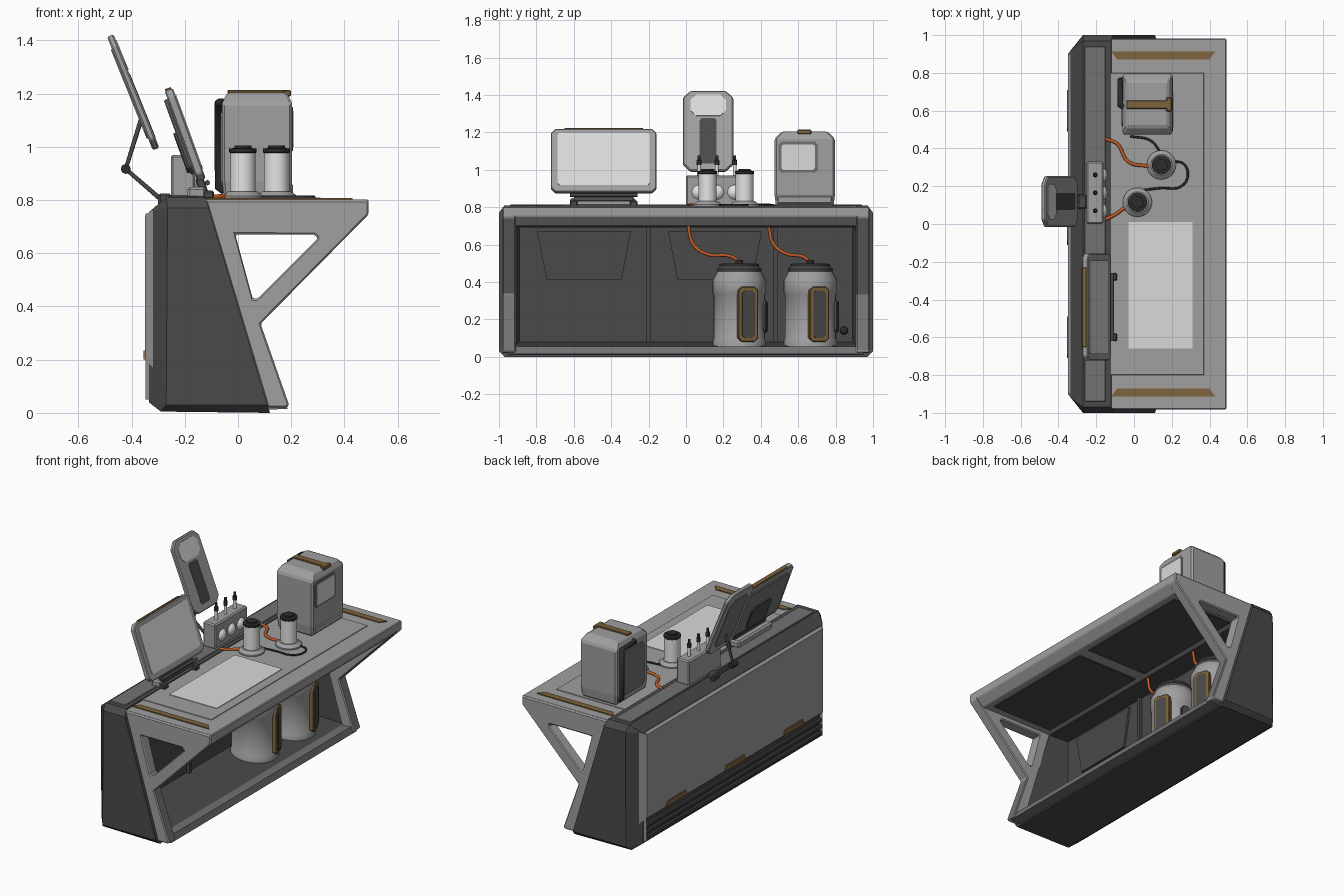
import bpy, bmesh, math
from mathutils import Matrix, Vector

if "Cube" in bpy.data.objects:
    bpy.data.objects.remove(bpy.data.objects["Cube"])

def material(name, c):
    m = bpy.data.materials.new(name)
    m.diffuse_color = (*c, 1)
    m.use_nodes = True
    m.node_tree.nodes["Principled BSDF"].inputs["Base Color"].default_value = m.diffuse_color
    return m

GREY = material("light grey", (0.35, 0.35, 0.35))
DARK = material("dark grey", (0.068, 0.068, 0.068))
MID = material("mid grey", (0.17, 0.17, 0.17))
BLACK = material("near black", (0.025, 0.025, 0.025))
WHITE = material("white", (0.78, 0.78, 0.78))
SCREEN = material("screen grey", (0.7, 0.7, 0.7))
BROWN = material("ochre brown", (0.21, 0.125, 0.045))
ORANGE = material("orange", (0.55, 0.11, 0.02))

def finish(name, bm, mat, bevel=0, mtx=None, smooth=False):
    bmesh.ops.recalc_face_normals(bm, faces=bm.faces)
    if mtx:
        bm.transform(mtx)
    me = bpy.data.meshes.new(name)
    bm.to_mesh(me)
    bm.free()
    me.materials.append(mat)
    ob = bpy.data.objects.new(name, me)
    bpy.context.collection.objects.link(ob)
    if smooth:
        bpy.context.view_layer.objects.active = ob
        ob.select_set(True)
        bpy.ops.object.shade_smooth_by_angle(angle=math.radians(35))
        ob.select_set(False)
    if bevel:
        b = ob.modifiers.new("bevel", 'BEVEL')
        b.width, b.segments, b.limit_method = bevel, 1, 'ANGLE'
    return ob

def hull(name, pts, mat, bevel=0, mtx=None):
    bm = bmesh.new()
    vs = [bm.verts.new(p) for p in pts]
    bmesh.ops.convex_hull(bm, input=vs)
    bmesh.ops.delete(bm, geom=[v for v in bm.verts if not v.link_faces], context='VERTS')
    bmesh.ops.dissolve_limit(bm, angle_limit=0.01, verts=bm.verts, edges=bm.edges)
    return finish(name, bm, mat, bevel, mtx)

def box(name, x, y, z, mat, bevel=0, mtx=None):
    return hull(name, [(a, b, c) for a in x for b in y for c in z], mat, bevel, mtx)

def prism(name, prof, axis, lo, hi, mat, bevel=0, mtx=None):
    """Extrude a 2D outline along axis 0 (yz outline), 1 (xz) or 2 (xy)."""
    bm = bmesh.new()
    vs = []
    for p in prof:
        c = list(p)
        c.insert(axis, lo)
        vs.append(bm.verts.new(c))
    r = bmesh.ops.extrude_face_region(bm, geom=[bm.faces.new(vs)])
    d = Vector((0, 0, 0))
    d[axis] = hi - lo
    bmesh.ops.translate(bm, vec=d, verts=[g for g in r['geom'] if isinstance(g, bmesh.types.BMVert)])
    return finish(name, bm, mat, bevel, mtx)

def plate(name, x, y, z, cut, mat, bevel=0, mtx=None):
    """Upright panel facing x with clipped corners."""
    (a, b), (c, d) = y, z
    o = [(a + cut, c), (b - cut, c), (b, c + cut), (b, d - cut), (b - cut, d), (a + cut, d), (a, d - cut), (a, c + cut)]
    return prism(name, o, 0, x[0], x[1], mat, bevel, mtx)

def lathe(name, prof, loc, mat, n=32):
    bm = bmesh.new()
    rings = [[bm.verts.new((r * math.cos(t * math.tau / n), r * math.sin(t * math.tau / n), z)) for t in range(n)] for r, z in prof]
    for a, b in zip(rings, rings[1:]):
        for i in range(n):
            bm.faces.new((a[i], a[(i + 1) % n], b[(i + 1) % n], b[i]))
    bm.faces.new(rings[0])
    bm.faces.new(rings[-1])
    return finish(name, bm, mat, 0, Matrix.Translation(loc), True)

def ball(name, loc, r, mat):
    bm = bmesh.new()
    bmesh.ops.create_uvsphere(bm, u_segments=24, v_segments=14, radius=r)
    return finish(name, bm, mat, 0, Matrix.Translation(loc), True)

def tube(name, pts, r, mat, curved=True):
    cu = bpy.data.curves.new(name, 'CURVE')
    cu.dimensions, cu.bevel_depth, cu.bevel_resolution, cu.use_fill_caps = '3D', r, 2, True
    s = cu.splines.new('BEZIER')
    s.bezier_points.add(len(pts) - 1)
    for b, p in zip(s.bezier_points, pts):
        b.co = p
        b.handle_left_type = b.handle_right_type = 'AUTO' if curved else 'VECTOR'
    tmp = bpy.data.objects.new(name, cu)
    bpy.context.collection.objects.link(tmp)
    bpy.context.view_layer.update()
    me = bpy.data.meshes.new_from_object(tmp.evaluated_get(bpy.context.evaluated_depsgraph_get()))
    bpy.data.objects.remove(tmp)
    me.materials.clear()
    me.materials.append(mat)
    ob = bpy.data.objects.new(name, me)
    bpy.context.collection.objects.link(ob)

def cut(ob, cutter):
    m = ob.modifiers.new("cut", 'BOOLEAN')
    m.object, m.operation, m.solver = cutter, 'DIFFERENCE', 'EXACT'
    ob.modifiers.move(len(ob.modifiers) - 1, 0)
    cutter.hide_render = True
    cutter.hide_viewport = True

# Dark shell: chamfered body, hollowed out towards the front
pts = []
for s in (-1, 1):
    pts += [(x, s * 0.92, z) for x, z in ((-0.335, 0.04), (-0.335, 0.755))]
    pts += [(x, s * 0.97, z) for x, z in ((-0.29, 0.005), (0.12, 0), (-0.123, 0.81), (-0.27, 0.81))]
    pts += [(x, s * 1.0, z) for x, z in ((-0.27, 0.03), (0.111, 0.03), (-0.11, 0.77), (-0.265, 0.77))]
shell = hull("desk_shell", pts, DARK)
pts = []
for s in (-1, 1):
    pts += [(-0.22, s * 0.89, 0.08), (-0.22, s * 0.89, 0.69), (0.25, s * 0.95, 0.03), (0.25, s * 0.95, 0.71)]
cut(shell, hull("shell_cutter", pts, DARK))
for y in (-0.2, 0.48):
    box("inner_rib", (-0.225, -0.2), (y - 0.012, y + 0.012), (0.08, 0.69), DARK)
for y in (-0.545, 0.155):
    prism("inner_flap", [(y - 0.25, 0.67), (y + 0.25, 0.67), (y + 0.2, 0.41), (y - 0.2, 0.41)], 0, -0.225, -0.205, DARK)
box("shell_top_plate", (-0.262, -0.15), (-0.94, 0.94), (0.805, 0.814), MID, 0.003)

# Back panel, grooves and small brown tabs
hull("back_panel", [(x, s * y, z) for s in (-1, 1) for x, y, z in
     ((-0.35, 0.9, 0.2), (-0.35, 0.9, 0.74), (-0.32, 0.94, 0.17), (-0.32, 0.94, 0.765))], GREY)
for z in (0.055, 0.095, 0.135):
    box("back_slat", (-0.348, -0.32), (-0.9, 0.9), (z, z + 0.028), DARK, 0.006)
for s in (-1, 1):
    hull("back_corner_post", [(x, s * y, z) for z in (0.05, 0.75) for x, y in
         ((-0.348, 0.9), (-0.31, 0.945), (-0.31, 0.88))], GREY)
for y in (-0.6, 0, 0.6):
    prism("back_tab", [(y - 0.11, 0.2), (y + 0.11, 0.2), (y + 0.09, 0.235), (y - 0.09, 0.235)], 0, -0.356, -0.347, BROWN)

# Light frame: side legs with triangular window, sill, table top
for s in (-1, 1):
    leg = prism("side_frame", [(-0.12, 0.8), (0.49, 0.8), (0.49, 0.745), (0.085, 0.335), (0.192, 0.03),
                               (0.185, 0.02), (0.114, 0.02)], 1, s * 0.91, s * 0.982, GREY, 0.006)
    leg.data.materials.append(MID)
    for f in leg.data.polygons:     # darker front edge of the lower leg
        f.material_index = int(f.normal.x > 0.5 and f.normal.z > 0.1)
    cut(leg, prism("frame_cutter", [(-0.01, 0.67), (0.29, 0.67), (0.3, 0.655), (0.075, 0.43), (0.055, 0.43)],
                   1, s * 0.8, s * 1.1, GREY))
    prism("edge_strip", [(-0.12, s * 0.912), (0.43, s * 0.912), (0.4, s * 0.872), (-0.09, s * 0.872)], 2, 0.799, 0.808, BROWN)
prism("front_sill", [(0.1, 0.012), (0.187, 0.015), (0.174, 0.055), (0.1, 0.045)], 1, -0.95, 0.95, MID)
prism("table_top", [(-0.14, 0.802), (0.49, 0.802), (0.49, 0.75), (0.44, 0.7), (-0.14, 0.7)], 1, -0.978, 0.978, GREY, 0.005)
box("table_inlay", (-0.13, 0.37), (-0.8, 0.8), (0.8, 0.806), GREY, 0.002)
for y in (-0.45, 0.45):
    box("underside_panel", (-0.05, 0.4), (y - 0.41, y + 0.41), (0.692, 0.702), DARK, 0.004)
box("desk_pad", (-0.03, 0.31), (-0.66, 0.01), (0.805, 0.81), SCREEN)

# Monitor on its stand, leaning back
mon = Matrix.Translation((-0.2, -0.44, 1.045)) @ Matrix.Rotation(math.radians(-20), 4, 'Y')
plate("monitor_bezel", (-0.015, 0.018), (-0.283, 0.283), (-0.18, 0.18), 0.025, GREY, 0.005, mon)
plate("monitor_screen", (0.015, 0.021), (-0.248, 0.248), (-0.142, 0.155), 0.012, SCREEN, 0, mon)
plate("monitor_back", (-0.03, -0.014), (-0.24, 0.24), (-0.15, 0.15), 0.03, MID, 0.005, mon)
plate("monitor_hub", (-0.04, -0.02), (-0.1, 0.1), (-0.14, 0.02), 0.02, DARK, 0.004, mon)
box("monitor_top_strip", (-0.012, 0.012), (-0.21, 0.21), (0.178, 0.187), BROWN, 0.002, mon)
box("monitor_neck", (-0.02, 0.01), (-0.16, 0.16), (-0.23, -0.17), DARK, 0.004, mon)
box("monitor_base", (-0.19, -0.12), (-0.62, -0.27), (0.805, 0.85), GREY, 0.01)
tube("monitor_rod", [(-0.115, -0.62, 0.865), (-0.115, -0.26, 0.865)], 0.01, DARK, False)
for y in (-0.6, -0.28):
    box("monitor_clip", (-0.13, -0.09), (y - 0.02, y + 0.02), (0.805, 0.835), DARK, 0.005)

# Panel lamp on a jointed arm
lamp = Matrix.Translation((-0.394, 0.118, 1.205)) @ Matrix.Rotation(math.radians(-22), 4, 'Y')
plate("lamp_panel", (-0.013, 0.013), (-0.135, 0.135), (-0.23, 0.23), 0.04, GREY, 0.006, lamp)
plate("lamp_light", (0.01, 0.016), (-0.095, 0.095), (0.085, 0.205), 0.03, SCREEN, 0, lamp)
plate("lamp_grille", (0.01, 0.015), (-0.045, 0.045), (-0.19, 0.07), 0.01, DARK, 0, lamp)
plate("lamp_back", (-0.018, -0.01), (-0.09, 0.09), (-0.18, 0.18), 0.03, MID, 0, lamp)
tube("lamp_arm", [(-0.365, 0.118, 1.1), (-0.422, 0.118, 0.917), (-0.275, 0.118, 0.79)], 0.009, DARK, False)
tube("lamp_joint", [(-0.422, 0.09, 0.917), (-0.422, 0.146, 0.917)], 0.019, BLACK, False)
box("lamp_foot", (-0.3, -0.25), (0.08, 0.156), (0.77, 0.825), DARK, 0.008)

# Flask rack with three flasks
box("flask_rack", (-0.252, -0.162), (0, 0.33), (0.81, 0.97), GREY, 0.008)
for y in (0.07, 0.165, 0.26):
    ball("flask_bulb", (-0.187, y, 0.88), 0.046, WHITE)
    lathe("flask_neck", [(0.01, 0.92), (0.01, 1.03)], (-0.205, y, 0), WHITE, 16)
    lathe("flask_stopper", [(0.013, 1.025), (0.013, 1.05), (0.008, 1.055), (0.008, 1.075)], (-0.205, y, 0), BLACK, 16)

# Two white canisters on the table
for x, y in ((0.018, 0.115), (0.145, 0.313)):
    lathe("canister_base", [(0.077, 0.802), (0.077, 0.815), (0.056, 0.832)], (x, y, 0), GREY)
    lathe("canister_body", [(0.048, 0.828), (0.048, 0.985)], (x, y, 0), WHITE)
    lathe("canister_cap", [(0.046, 0.975), (0.051, 0.98), (0.051, 0.993), (0.032, 0.996), (0.032, 1.005)], (x, y, 0), BLACK)
tube("canister_cable", [(0.05, 0.18, 0.811), (0.14, 0.19, 0.811), (0.25, 0.2, 0.811), (0.285, 0.26, 0.811),
                        (0.26, 0.32, 0.811), (0.2, 0.33, 0.811)], 0.006, BLACK)
tube("machine_cable", [(0.14, 0.38, 0.811), (0.09, 0.44, 0.811), (-0.02, 0.465, 0.811)], 0.006, BLACK)
tube("orange_cable_a", [(-0.15, 0.45, 0.81), (-0.09, 0.425, 0.811), (-0.03, 0.33, 0.811), (0.08, 0.305, 0.815)], 0.009, ORANGE)
tube("orange_cable_b", [(-0.15, 0.025, 0.81), (-0.1, 0.05, 0.811), (-0.05, 0.085, 0.815)], 0.009, ORANGE)

# Countertop machine
hull("machine_body", [(x, y, z) for z, i, j in ((0.805, 0.008, 0.008), (0.87, 0, 0), (1.165, 0, 0), (1.205, 0.02, 0.04))
     for x in (-0.06 + i, 0.203 - i) for y in (0.473 + j, 0.797 - j)], GREY, 0.01)
box("machine_top_strip", (-0.04, 0.185), (0.61, 0.655), (1.2, 1.214), BROWN, 0.004)
box("machine_latch", (0.17, 0.2), (0.595, 0.67), (1.19, 1.214), BROWN, 0.005)
plate("machine_window_rim", (0.2, 0.207), (0.495, 0.705), (0.985, 1.15), 0.015, MID)
plate("machine_window", (0.203, 0.209), (0.51, 0.69), (1.0, 1.135), 0.01, SCREEN)
box("machine_skirt", (0.19, 0.207), (0.49, 0.78), (0.82, 0.86), GREY, 0.005)
tube("machine_handle", [(-0.055, 0.62, 1.165), (-0.073, 0.63, 1.165), (-0.073, 0.76, 1.165), (-0.073, 0.76, 0.85),
                        (-0.05, 0.76, 0.835)], 0.016, BLACK, False)
plate("machine_rear_plate", (-0.066, -0.055), (0.52, 0.73), (0.85, 1.13), 0.02, MID)

# Two storage tanks under the desk with hoses
for i, y in enumerate((0.285, 0.665)):
    c = (-0.08, y, 0)
    lathe("tank_body", [(0.135, 0.035), (0.143, 0.045), (0.143, 0.09), (0.137, 0.1), (0.137, 0.33), (0.143, 0.34),
                        (0.143, 0.41), (0.118, 0.455)], c, GREY)
    lathe("tank_cap", [(0.118, 0.43), (0.12, 0.47), (0.105, 0.485), (0.105, 0.497), (0.05, 0.5)], c, DARK)
    lathe("tank_spout", [(0.02, 0.495), (0.02, 0.518)], c, BLACK, 16)
    t = Matrix.Translation(c) @ Matrix.Rotation(math.radians(19), 4, 'Z')
    plate("tank_frame", (0.11, 0.15), (-0.056, 0.056), (0.08, 0.375), 0.02, BROWN, 0.004, t)
    plate("tank_gauge", (0.145, 0.154), (-0.035, 0.035), (0.1, 0.355), 0.015, DARK, 0, t)
    t = Matrix.Translation(c) @ Matrix.Rotation(math.radians(80), 4, 'Z')
    plate("tank_side_grip", (0.12, 0.15), (-0.03, 0.03), (0.13, 0.3), 0.015, DARK, 0.004, t)
    h = (0.01, 0.44)[i]
    tube("tank_hose", [(-0.1, h, 0.71), (-0.098, h + 0.03, 0.6), (-0.09, h + 0.1, 0.55), (-0.083, y - 0.04, 0.535),
                       (-0.08, y, 0.505)], 0.009, ORANGE)
box("tank_floor", (-0.21, 0.1), (0.13, 0.82), (0.02, 0.042), DARK, 0.006)
ball("wall_knob", (-0.2, 0.845, 0.14), 0.022, BLACK)
